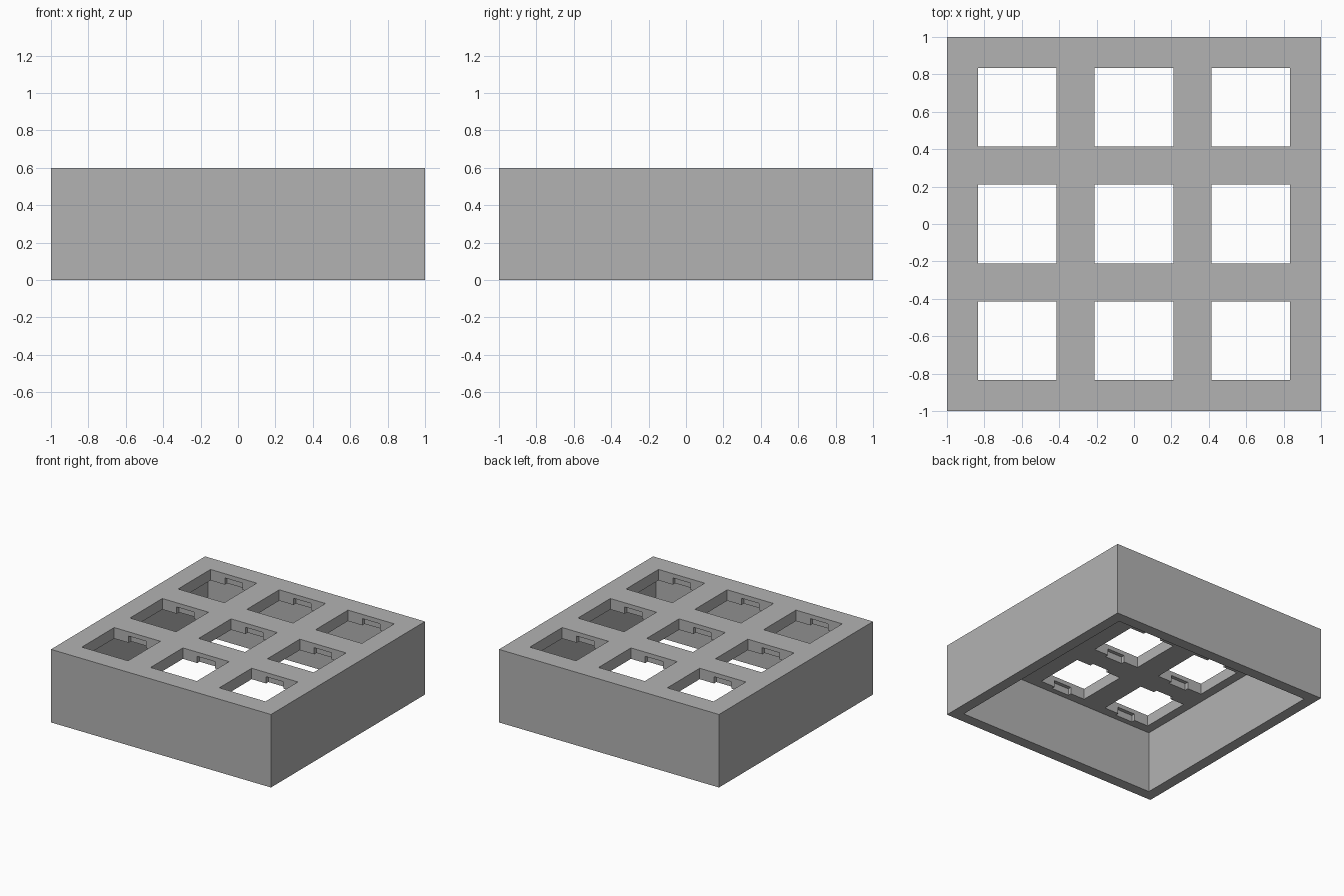
import bpy

if "Cube" in bpy.data.objects:
    bpy.data.objects.remove(bpy.data.objects["Cube"], do_unlink=True)

HEIGHT = 0.6
WALL = 0.09          # side wall and top plate thickness
HOLE = 0.42
PITCH = 0.625
LIP = 0.035          # solid edge left above each clip notch
NOTCH_W, NOTCH_D = 0.16, 0.03

grey = bpy.data.materials.new("light grey")
grey.use_nodes = True
colour = (0.45, 0.45, 0.45, 1)
grey.diffuse_color = colour
grey.node_tree.nodes["Principled BSDF"].inputs["Base Color"].default_value = colour


def box(name, x, y, z0, z1, sx, sy):
    bpy.ops.mesh.primitive_cube_add(size=1, location=(x, y, (z0 + z1) / 2))
    ob = bpy.context.object
    ob.name = name
    ob.scale = (sx, sy, z1 - z0)
    bpy.ops.object.transform_apply(location=True, rotation=False, scale=True)
    ob.data.materials.append(grey)
    return ob


def cut(target, cutter):
    mod = target.modifiers.new(cutter.name, "BOOLEAN")
    mod.operation = "DIFFERENCE"
    mod.solver = "EXACT"
    mod.object = cutter
    bpy.context.view_layer.objects.active = target
    bpy.ops.object.modifier_apply(modifier=mod.name)
    bpy.data.objects.remove(cutter, do_unlink=True)


# Case: a box open at the bottom
case = box("switch_case", 0, 0, 0, HEIGHT, 2, 2)
inside = 2 - 2 * WALL
cut(case, box("hollow", 0, 0, -0.1, HEIGHT - WALL, inside, inside))

# Grid of square holes, each with clip notches under its front and back edges
for i in (-1, 0, 1):
    for j in (-1, 0, 1):
        x, y = i * PITCH, j * PITCH
        cut(case, box("hole", x, y, HEIGHT - 2 * WALL, HEIGHT + 0.1, HOLE, HOLE))
        cut(case, box("notch", x, y, HEIGHT - 2 * WALL, HEIGHT - LIP,
                      NOTCH_W, HOLE + 2 * NOTCH_D))
